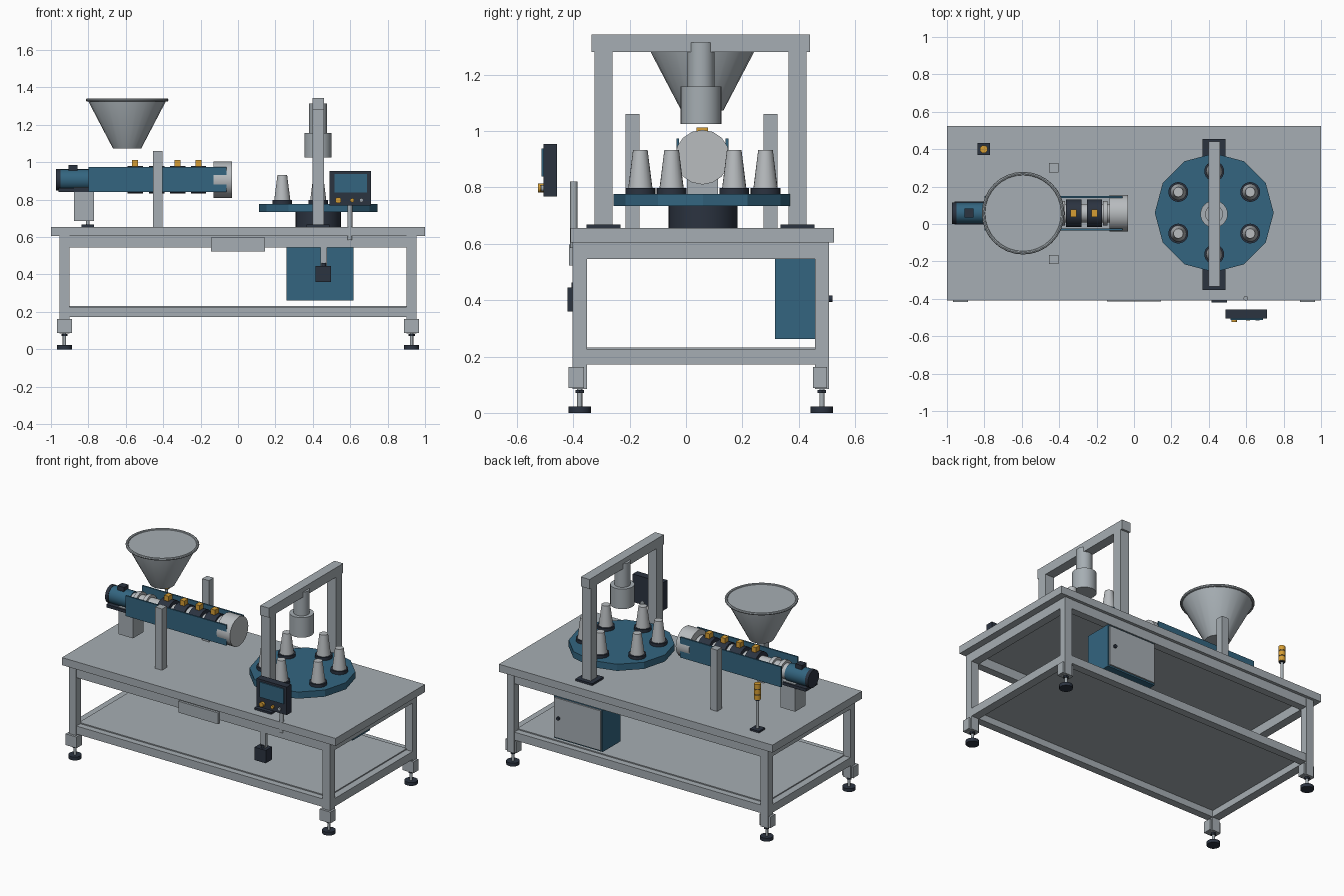
import bpy, bmesh, math
from mathutils import Matrix, Vector

if "Cube" in bpy.data.objects:
    bpy.data.objects.remove(bpy.data.objects["Cube"])


def material(name, r, g, b):
    lin = [((c / 255 + 0.055) / 1.055) ** 2.4 for c in (r, g, b)]
    m = bpy.data.materials.new(name)
    m.diffuse_color = (*lin, 1)
    m.use_nodes = True
    m.node_tree.nodes["Principled BSDF"].inputs["Base Color"].default_value = m.diffuse_color
    return m


GREY = material("frame grey", 166, 174, 179)
STEEL = material("bright steel", 184, 188, 191)
BLUE = material("machine blue", 51, 101, 128)
DARK = material("dark charcoal", 43, 51, 64)
AMBER = material("amber", 214, 158, 52)


def finish(name, bm, mat, smooth=False):
    bmesh.ops.recalc_face_normals(bm, faces=bm.faces)
    me = bpy.data.meshes.new(name)
    bm.to_mesh(me)
    bm.free()
    me.materials.append(mat)
    ob = bpy.data.objects.new(name, me)
    bpy.context.collection.objects.link(ob)
    if smooth:
        bpy.context.view_layer.objects.active = ob
        ob.select_set(True)
        bpy.ops.object.shade_smooth_by_angle(angle=math.radians(35))
        ob.select_set(False)
    return ob


def box(name, x, y, z, mat):
    """Box from (min, max) ranges."""
    bm = bmesh.new()
    bmesh.ops.create_cube(bm, size=1)
    for v in bm.verts:
        v.co = [(r[0] + r[1]) / 2 + c * (r[1] - r[0]) for c, r in zip(v.co, (x, y, z))]
    return finish(name, bm, mat)


def lathe(name, profile, mat, centre, axis="Z", n=24, smooth=True):
    """Closed solid turned from (radius, height) points, capped at both ends."""
    bm = bmesh.new()
    rings = [[bm.verts.new((r * math.cos(2 * math.pi * i / n), r * math.sin(2 * math.pi * i / n), h))
              for i in range(n)] for r, h in profile]
    for a, b in zip(rings, rings[1:]):
        for i in range(n):
            j = (i + 1) % n
            bm.faces.new((a[i], a[j], b[j], b[i]))
    bm.faces.new(rings[0])
    bm.faces.new(rings[-1])
    turn = {"Z": Matrix(), "X": Matrix.Rotation(math.pi / 2, 4, "Y"),
            "Y": Matrix.Rotation(-math.pi / 2, 4, "X")}[axis]
    bm.transform(Matrix.Translation(Vector(centre)) @ turn)
    return finish(name, bm, mat, smooth)


def rod(name, r, a, b, mat, centre, axis="Z", n=24, smooth=True):
    return lathe(name, [(r, a), (r, b)], mat, centre, axis, n, smooth)


# Table: top, apron, lower rails, shelf
box("table_top", (-1, 1), (-0.41, 0.525), (0.605, 0.655), GREY)
for y0 in (-0.40, 0.455):
    box("apron_long", (-0.955, 0.955), (y0, y0 + 0.05), (0.545, 0.605), GREY)
    box("lower_rail_long", (-0.955, 0.955), (y0, y0 + 0.05), (0.172, 0.225), GREY)
for x0 in (-0.955, 0.9):
    box("apron_short", (x0, x0 + 0.055), (-0.36, 0.465), (0.545, 0.605), GREY)
    box("lower_rail_short", (x0, x0 + 0.055), (-0.36, 0.465), (0.172, 0.225), GREY)
box("shelf", (-0.91, 0.91), (-0.36, 0.465), (0.215, 0.232), GREY)

# Legs with brackets and levelling feet
for x in (-0.928, 0.928):
    for y, y0, y1 in ((-0.377, -0.417, -0.362), (0.482, 0.45, 0.5)):
        box("leg", (x - 0.027, x + 0.027), (y - 0.025, y + 0.025), (0.085, 0.605), GREY)
        box("leg_bracket", (x - 0.04, x + 0.04), (y0, y1), (0.088, 0.162), GREY)
        rod("foot_pad", 0.04, 0, 0.022, DARK, (x, y, 0))
        rod("foot_stem", 0.009, 0.02, 0.09, GREY, (x, y, 0), n=12)
        rod("foot_nut", 0.017, 0.07, 0.082, DARK, (x, y, 0), n=6, smooth=False)

# Front plate, switch box and hanger
box("front_plate", (-0.145, 0.145), (-0.415, -0.395), (0.522, 0.597), GREY)
box("switch_hanger", (0.44, 0.477), (-0.395, -0.375), (0.445, 0.56), GREY)
box("switch_box", (0.415, 0.497), (-0.42, -0.355), (0.36, 0.445), DARK)
rod("switch_gland", 0.012, 0.445, 0.462, DARK, (0.458, -0.395, 0), n=12)

# Electrical cabinet
box("cabinet", (0.26, 0.618), (0.315, 0.498), (0.262, 0.545), BLUE)
box("cabinet_door", (0.268, 0.61), (0.498, 0.508), (0.272, 0.535), GREY)
rod("door_knob", 0.011, 0.505, 0.52, DARK, (0.575, 0, 0.405), "Y", 12)

# Control panel on its post
rod("panel_post", 0.013, 0.585, 0.82, GREY, (0.598, -0.398, 0), n=16)
box("control_panel", (0.49, 0.71), (-0.506, -0.458), (0.768, 0.953), DARK)
box("panel_screen", (0.515, 0.69), (-0.513, -0.505), (0.838, 0.938), BLUE)
for x, mat, r, depth in ((0.536, AMBER, 0.016, 0.525), (0.61, AMBER, 0.011, 0.517), (0.66, GREY, 0.011, 0.515)):
    rod("panel_button", r, -depth, -0.505, mat, (x, 0, 0.797), "Y", 12)

# Rotary table with six cup stations
TX, TY = 0.429, 0.06
rod("turntable_drive", 0.122, 0.655, 0.733, DARK, (TX, TY, 0))
rod("turntable", 0.318, 0.733, 0.777, BLUE, (TX, TY, 0), n=12, smooth=False)
for k in range(6):
    a = math.radians(30 + 60 * k)
    c = (TX + 0.222 * math.cos(a), TY + 0.222 * math.sin(a), 0)
    rod("cup_holder", 0.053, 0.777, 0.797, DARK, c)
    lathe("cup", [(0.043, 0.797), (0.026, 0.932)], STEEL, c, n=20)

# Gantry and filling head
for y in (-0.293, 0.395):
    box("gantry_base", (0.367, 0.49), (y - 0.06, y + 0.06), (0.655, 0.668), DARK)
    box("gantry_post", (TX - 0.032, TX + 0.032), (y - 0.032, y + 0.032), (0.66, 1.29), GREY)
box("gantry_beam", (TX - 0.032, TX + 0.032), (-0.335, 0.44), (1.28, 1.343), GREY)
lathe("filling_head", [(0.073, 1.025), (0.073, 1.157), (0.048, 1.157), (0.048, 1.313)], GREY, (TX - 0.001, 0.053, 0))

# Extruder barrel, heater bands, die and side guards
EY, EZ = 0.058, 0.907
axis_centre = (0, EY, EZ)
rod("barrel", 0.05, -0.8, -0.1, STEEL, axis_centre, "X")
for x in (-0.76, -0.69, -0.38, -0.155):
    rod("barrel_flange", 0.066, x - 0.012, x + 0.012, STEEL, axis_centre, "X")
for x in (-0.55, -0.435, -0.323, -0.211):
    rod("heater_band", 0.074, x - 0.041, x + 0.041, DARK, axis_centre, "X")
    box("heater_terminal", (x - 0.016, x + 0.016), (EY - 0.02, EY + 0.02), (0.975, 1.012), AMBER)
rod("die_head", 0.097, -0.13, -0.033, STEEL, axis_centre, "X", 16)
for y in (EY - 0.087, EY + 0.087):
    box("side_guard", (-0.8, -0.062), (y - 0.005, y + 0.005), (0.84, 0.974), BLUE)
for y in (-0.19, 0.3):
    box("support_pillar", (-0.455, -0.405), (y - 0.025, y + 0.025), (0.655, 1.06), GREY)

# Drive motor on its pedestal
rod("motor", 0.056, -0.955, -0.8, BLUE, axis_centre, "X")
rod("motor_fan_cover", 0.058, -0.972, -0.95, DARK, axis_centre, "X")
box("motor_terminal_box", (-0.905, -0.857), (EY - 0.024, EY + 0.024), (0.95, 0.986), DARK)
box("motor_base", (-0.96, -0.79), (EY - 0.062, EY + 0.062), (0.842, 0.862), DARK)
box("motor_pedestal", (-0.877, -0.77), (0.003, 0.113), (0.685, 0.865), GREY)

# Hopper with rolled rim and lid
lathe("hopper", [(0.075, 1.073), (0.207, 1.325), (0.207, 1.334)], GREY, (-0.593, EY, 0), n=24)
bm = bmesh.new()
loop = [bm.verts.new((-0.593 + 0.212 + 0.009 * math.cos(t * math.pi / 4), EY, 1.333 + 0.009 * math.sin(t * math.pi / 4)))
        for t in range(8)]
edges = [bm.edges.new((loop[i], loop[(i + 1) % 8])) for i in range(8)]
bmesh.ops.spin(bm, geom=loop + edges, cent=(-0.593, EY, 0), axis=(0, 0, 1), angle=2 * math.pi, steps=32, use_merge=True)
finish("hopper_rim", bm, GREY, True)

# Signal tower
tower = (-0.803, 0.4, 0)
box("tower_base", (-0.836, -0.77), (0.368, 0.432), (0.655, 0.667), DARK)
rod("tower_pole", 0.009, 0.66, 0.86, GREY, tower, n=12)
for i in range(3):
    z = 0.855 + 0.036 * i
    rod("tower_collar", 0.018, z, z + 0.006, DARK, tower, n=16)
    rod("tower_lamp", 0.021, z + 0.006, z + 0.036, AMBER, tower, n=16)
